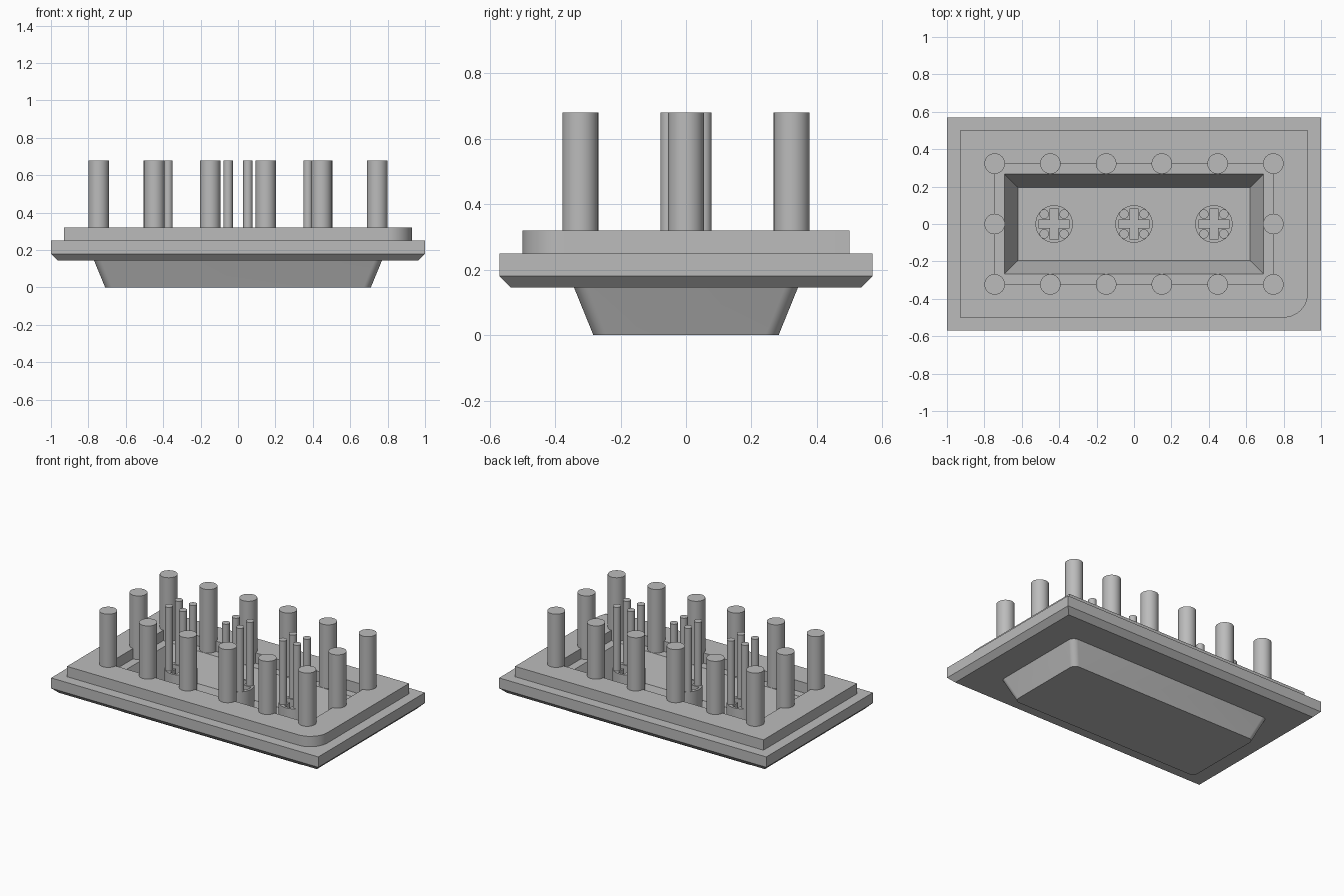
import bpy, bmesh
from math import sin, cos, pi, radians
from mathutils import Vector

if "Cube" in bpy.data.objects:
    bpy.data.objects.remove(bpy.data.objects["Cube"], do_unlink=True)

GREY = (0.5, 0.5, 0.5, 1)
grey = bpy.data.materials.new("light grey plastic")
grey.use_nodes = True
grey.diffuse_color = GREY
grey.node_tree.nodes["Principled BSDF"].inputs["Base Color"].default_value = GREY

LEDGE, FLOOR, PIN_TOP = 0.25, 0.07, 0.68


def finish(ob):
    ob.data.materials.clear()
    ob.data.materials.append(grey)
    bpy.ops.object.select_all(action="DESELECT")
    ob.select_set(True)
    bpy.context.view_layer.objects.active = ob
    bpy.ops.object.shade_smooth_by_angle(angle=radians(30))


def ring(hx, hy, z, radii, seg=10):
    """Rectangle outline; radii are for the back left, back right, front right, front left corners."""
    points = []
    for k, (sx, sy) in enumerate(((1, 1), (-1, 1), (-1, -1), (1, -1))):
        r = radii[k]
        for i in range(seg + 1):
            a = (k + i / seg) * pi / 2
            points.append(Vector((sx * (hx - r) + r * cos(a), sy * (hy - r) + r * sin(a), z)))
    return points


def loft(name, rings):
    bm = bmesh.new()
    loops = [[bm.verts.new(p) for p in pts] for pts in rings]
    for a, b in zip(loops, loops[1:]):
        for i in range(len(a)):
            j = (i + 1) % len(a)
            bm.faces.new((a[i], a[j], b[j], b[i]))
    bm.faces.new(loops[0][::-1])
    bm.faces.new(loops[-1])
    bmesh.ops.remove_doubles(bm, verts=bm.verts, dist=0.0005)
    bmesh.ops.recalc_face_normals(bm, faces=bm.faces)
    mesh = bpy.data.meshes.new(name)
    bm.to_mesh(mesh)
    bm.free()
    ob = bpy.data.objects.new(name, mesh)
    bpy.context.collection.objects.link(ob)
    finish(ob)


def pin(name, x, y, r, bottom):
    bpy.ops.mesh.primitive_cylinder_add(vertices=32, radius=r, depth=PIN_TOP - bottom,
                                        location=(x, y, (PIN_TOP + bottom) / 2))
    ob = bpy.context.object
    ob.name = name
    finish(ob)


def socket_boss(name, x, r=0.1, arm=0.083, w=0.022):
    """Round boss with a cross-shaped hole through it."""
    curve = bpy.data.curves.new(name, "CURVE")
    curve.dimensions, curve.fill_mode = "2D", "BOTH"
    curve.extrude = (LEDGE - FLOOR) / 2
    circle = [(r * cos(i * pi / 24), r * sin(i * pi / 24)) for i in range(48)]
    cross = []
    for k in range(4):
        c, s = round(cos(k * pi / 2)), round(sin(k * pi / 2))
        for px, py in ((arm, -w), (arm, w), (w, w)):
            cross.append((c * px - s * py, s * px + c * py))
    for outline in (circle, cross):
        spline = curve.splines.new("POLY")
        spline.points.add(len(outline) - 1)
        for p, (px, py) in zip(spline.points, outline):
            p.co = (px, py, 0, 1)
        spline.use_cyclic_u = True
    ob = bpy.data.objects.new(name, curve)
    ob.location = (x, 0, (LEDGE + FLOOR) / 2)
    bpy.context.collection.objects.link(ob)
    bpy.ops.object.select_all(action="DESELECT")
    ob.select_set(True)
    bpy.context.view_layer.objects.active = ob
    bpy.ops.object.convert(target="MESH")
    ob = bpy.context.object
    bm = bmesh.new()
    bm.from_mesh(ob.data)
    bmesh.ops.remove_doubles(bm, verts=bm.verts, dist=0.0001)
    bmesh.ops.recalc_face_normals(bm, faces=bm.faces)
    bm.to_mesh(ob.data)
    bm.free()
    finish(ob)


# Stepped tray: tapered underside, chamfered flange, upper tier and recess
SHARP, SOFT, KEYED = (0,) * 4, (0.04,) * 4, (0, 0, 0, 0.13)
loft("tray", [
    ring(0.71, 0.283, 0, SOFT),
    ring(0.77, 0.342, 0.145, SOFT),
    ring(0.965, 0.535, 0.145, SHARP),
    ring(1, 0.57, 0.18, SHARP),
    ring(1, 0.57, LEDGE, SHARP),
    ring(0.93, 0.5, LEDGE, KEYED),
    ring(0.93, 0.5, 0.32, KEYED),
    ring(0.747, 0.324, 0.32, SHARP),
    ring(0.747, 0.324, LEDGE, SHARP),
    ring(0.692, 0.266, LEDGE, SHARP),
    ring(0.62, 0.195, FLOOR, SHARP),
])

# Pins around the rim of the recess
for i in range(6):
    x = -0.745 + i * 0.298
    for side, y in (("front", -0.323), ("back", 0.323)):
        pin(f"{side}_pin_{i + 1}", x, y, 0.055, LEDGE)
for side, x in (("right", -0.745), ("left", 0.745)):
    pin(f"{side}_pin", x, 0, 0.055, LEDGE)

# Cross sockets, each with four thin pins
for n, x in (("right", -0.427), ("middle", 0), ("left", 0.427)):
    socket_boss(f"{n}_socket", x)
    for k, (sx, sy) in enumerate(((1, 1), (-1, 1), (-1, -1), (1, -1))):
        pin(f"{n}_thin_pin_{k + 1}", x + sx * 0.053, sy * 0.053, 0.025, LEDGE)
